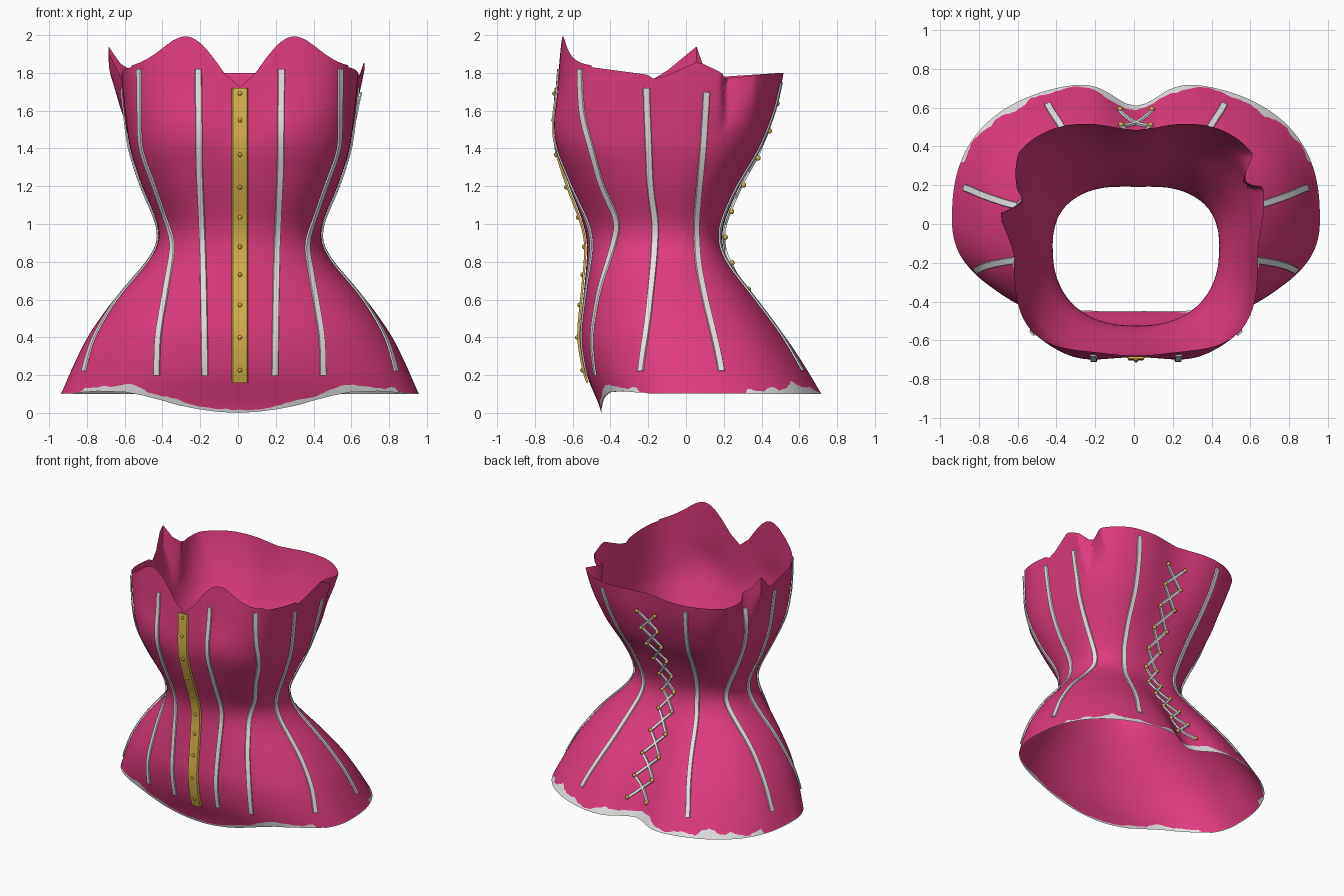
import bpy, bmesh, math, random
from mathutils import Vector

if "Cube" in bpy.data.objects:
    bpy.data.objects.remove(bpy.data.objects["Cube"])

random.seed(4)


def material(name, rgb):
    m = bpy.data.materials.new(name)
    m.diffuse_color = (*rgb, 1)
    m.use_nodes = True
    m.node_tree.nodes["Principled BSDF"].inputs["Base Color"].default_value = m.diffuse_color
    return m


PINK = material("pink satin", (0.745, 0.044, 0.215))
WHITE = material("white ribbon", (0.84, 0.81, 0.83))
GOLD = material("gold metal", (0.72, 0.45, 0.075))


def lerp(xs, ys, v):
    """Piecewise linear lookup, clamped at the ends."""
    if v <= xs[0]:
        return ys[0]
    for i in range(len(xs) - 1):
        if v <= xs[i + 1]:
            return ys[i] + (ys[i + 1] - ys[i]) * (v - xs[i]) / (xs[i + 1] - xs[i])
    return ys[-1]


def smooth(xs, ys, v):
    """Rounded version of the lookup, for flowing silhouettes."""
    return sum(lerp(xs, ys, v + d) * w for d, w in
               ((-0.08, 1), (-0.04, 2), (0, 3), (0.04, 2), (0.08, 1))) / 9


# Body profiles by height
Z = [0, 0.1, 0.2, 0.4, 0.6, 0.8, 0.9, 1.0, 1.2, 1.4, 1.6, 1.8, 2.0]
HALF_W = [1.0, 0.945, 0.905, 0.81, 0.67, 0.48, 0.42, 0.43, 0.52, 0.585, 0.61, 0.63, 0.64]
FRONT = [-0.44, -0.485, -0.53, -0.565, -0.545, -0.525, -0.52, -0.54, -0.62, -0.685, -0.685, -0.675, -0.66]
BACK = [0.80, 0.735, 0.68, 0.55, 0.39, 0.235, 0.195, 0.205, 0.29, 0.41, 0.485, 0.525, 0.54]
MID = [0.03, 0.02, 0.0, -0.02, -0.05, -0.10, -0.12, -0.12, -0.11, -0.10, -0.10, -0.10, -0.10]
N_FRONT = [2.3, 2.25, 2.2, 2.2, 2.2, 2.25, 2.3, 2.3, 2.7, 3.2, 3.5, 3.5, 3.5]
N_BACK = [2.5, 2.5, 2.5, 2.5, 2.5, 2.5, 2.5, 2.5, 2.6, 3.0, 3.6, 4.2, 4.2]
CLEFT = [0.13, 0.13, 0.12, 0.09, 0.05, 0.02, 0.01, 0.01, 0.01, 0.02, 0.03, 0.04, 0.04]


def section(z, back):
    mid = smooth(Z, MID, z)
    end = smooth(Z, BACK if back else FRONT, z)
    return smooth(Z, HALF_W, z), mid, end - mid, smooth(Z, N_BACK if back else N_FRONT, z)


def dress(x, y, z, back):
    """Back cleft, bust fullness and the side folds under the arms."""
    if back:
        y -= smooth(Z, CLEFT, z) * math.exp(-(x / 0.16) ** 2)
    else:
        y -= 0.022 * math.exp(-((abs(x) - 0.28) / 0.16) ** 2 - ((z - 1.52) / 0.14) ** 2)
    w = min(1, max(0, (z - 1.5) / 0.35))
    if x > 0.3:
        x += w * lerp([-0.15, 0.06, 0.19, 0.21, 0.26, 0.36, 0.46],
                      [0, 0.025, 0.04, -0.09, -0.06, 0.03, 0], y)
    elif x < -0.3:
        x -= w * lerp([-0.15, 0.05, 0.12, 0.18, 0.25, 0.37, 0.47],
                      [0, 0.07, -0.06, -0.01, 0.01, 0.035, 0], y)
    return Vector((x + 0.01, y, z))


def ring_point(t, z):
    c, s = math.cos(t), math.sin(t)
    a, mid, h, n = section(z, s > 0)
    x = a * math.copysign(abs(c) ** (2 / n), c)
    return dress(x, mid + h * abs(s) ** (2 / n), z, s > 0)


def on_body(mode, v, z):
    """Point on the body: front/back take x, left/right take y."""
    if mode in ("front", "back"):
        a, mid, h, n = section(z, mode == "back")
        y = mid + h * max(0, 1 - abs(v / a) ** n) ** (1 / n)
        return dress(v, y, z, mode == "back")
    back = v > smooth(Z, MID, z)
    a, mid, h, n = section(z, back)
    x = a * max(0, 1 - abs((v - mid) / h) ** n) ** (1 / n)
    return dress(x if mode == "right" else -x, v, z, back)


def body_normal(mode, v, z):
    d = 0.01
    n = (on_body(mode, v + d, z) - on_body(mode, v - d, z)).cross(
        on_body(mode, v, z + d) - on_body(mode, v, z - d)).normalized()
    out = on_body(mode, v, z) - Vector((0, -0.1, z))
    return n if n.dot(out) > 0 else -n


def finish(name, bm, mats, angle=40):
    bmesh.ops.recalc_face_normals(bm, faces=bm.faces)
    me = bpy.data.meshes.new(name)
    bm.to_mesh(me)
    bm.free()
    ob = bpy.data.objects.new(name, me)
    bpy.context.collection.objects.link(ob)
    for m in mats:
        me.materials.append(m)
    bpy.ops.object.select_all(action='DESELECT')
    ob.select_set(True)
    bpy.context.view_layer.objects.active = ob
    bpy.ops.object.shade_smooth_by_angle(angle=math.radians(angle))
    return ob


def add_strip(bm, path, width, low, high):
    """Raised strip following (mode, v, z) stations over the body."""
    pts = [on_body(*p) for p in path]
    rings = []
    for i, p in enumerate(pts):
        n = body_normal(*path[i])
        tan = pts[min(i + 1, len(pts) - 1)] - pts[max(i - 1, 0)]
        side = tan.cross(n).normalized() * width / 2
        rings.append([bm.verts.new(p + side * s + n * o) for s, o in
                      ((-1, low), (-0.85, high), (0.85, high), (1, low))])
    for r, q in zip(rings, rings[1:]):
        for k in range(4):
            bm.faces.new((r[k], r[(k + 1) % 4], q[(k + 1) % 4], q[k]))
    bm.faces.new(rings[0])
    bm.faces.new(rings[-1])


def add_stud(bm, p, r):
    ret = bmesh.ops.create_uvsphere(bm, u_segments=10, v_segments=6, radius=r)
    bmesh.ops.translate(bm, verts=ret["verts"], vec=p)


def rim_height(p):
    """Sweetheart neckline, torn peaks at the sides, level back."""
    if p.y < -0.5:
        return smooth([-0.08, 0, 0.06, 0.1, 0.2, 0.27, 0.35, 0.45, 0.55, 0.6],
                      [1.78, 1.68, 1.76, 1.83, 1.965, 2.015, 1.98, 1.89, 1.84, 1.83], abs(p.x - 0.01))
    if p.x > 0:
        return lerp([-0.5, -0.2, -0.16, 0.06, 0.19, 0.21, 0.5],
                    [1.83, 1.79, 1.76, 1.86, 1.80, 1.77, 1.80], p.y)
    return lerp([-0.5, -0.2, -0.16, 0.05, 0.09, 0.2, 0.5],
                [1.83, 1.79, 1.76, 1.94, 1.83, 1.78, 1.80], p.y)


def hem_height(p):
    if p.y > -0.2:
        return 0.1
    return lerp([0, 0.1, 0.2, 0.3, 0.4, 0.5, 0.6, 0.75, 0.95],
                [0, 0.006, 0.02, 0.04, 0.068, 0.092, 0.11, 0.115, 0.1], abs(p.x))


def hem_band(p, t):
    """Ragged white edge: full at the back, thin in front, nearly none at the sides."""
    wave = 0.016 * math.sin(9 * t) + 0.012 * math.sin(23 * t + 1) + random.uniform(-0.008, 0.008)
    if p.y > 0.33:
        return max(0.01, 0.034 + wave)
    if p.y > -0.25:
        return 0.004
    bump = 0.03 * math.exp(-((abs(p.x) - 0.6) / 0.09) ** 2)
    return max(0.008, 0.018 + bump + 0.35 * wave)


# Corset body, with the white hem as the lowest row of faces
COLS, ROWS = 240, 48
bm = bmesh.new()
cols = []
for i in range(COLS):
    t = 2 * math.pi * i / COLS
    base = ring_point(t, 0.1)
    hem, rim = hem_height(base), rim_height(ring_point(t, 1.8))
    edge = hem + hem_band(base, t)
    heights = [hem] + [edge + (rim - edge) * k / ROWS for k in range(ROWS + 1)]
    cols.append([bm.verts.new(ring_point(t, z)) for z in heights])
for i in range(COLS):
    a, b = cols[i], cols[(i + 1) % COLS]
    for k in range(ROWS + 1):
        f = bm.faces.new((a[k], b[k], b[k + 1], a[k + 1]))
        f.material_index = 1 if k == 0 else 0
finish("corset_body", bm, [PINK, WHITE], 60)

# Boning strips: surface side, stations (height, position across)
BONES = {
    "front_bone": ("front", [0.2, 0.6, 0.9, 1.3, 1.82], [0.185, 0.19, 0.195, 0.215, 0.22]),
    "bust_bone": ("front", [0.2, 0.4, 0.6, 0.9, 1.2, 1.4, 1.82],
                  [0.44, 0.435, 0.40, 0.345, 0.45, 0.525, 0.53]),
    "side_front_bone": ("side", [0.22, 0.5, 0.8, 1.0, 1.2, 1.72],
                        [-0.24, -0.2, -0.17, -0.16, -0.19, -0.21]),
    "side_back_bone": ("side", [0.22, 0.4, 0.6, 0.8, 1.0, 1.4, 1.7],
                       [0.19, 0.15, 0.1, 0.06, 0.05, 0.09, 0.11]),
    "back_bone": ("back", [0.22, 0.55, 0.9, 1.3, 1.75], [0.46, 0.33, 0.22, 0.28, 0.36]),
}
for name, (where, zs, vs) in BONES.items():
    for label, sign in (("right", 1), ("left", -1)):
        bm = bmesh.new()
        path = []
        for k in range(45):
            z = zs[0] + (zs[-1] - zs[0]) * k / 44
            v = smooth(zs, vs, z)
            path.append((label, v, z) if where == "side" else (where, v * sign, z))
        add_strip(bm, path, 0.036, 0.004, 0.012)
        finish(f"{name}_{label}", bm, [WHITE], 30)

# Front busk with studs
bm = bmesh.new()
add_strip(bm, [("front", 0, 0.165 + 1.555 * k / 44) for k in range(45)], 0.088, 0.004, 0.016)
for z in (0.23, 0.4, 0.57, 0.73, 0.88, 1.04, 1.2, 1.37, 1.55, 1.69):
    add_stud(bm, on_body("front", 0, z) + body_normal("front", 0, z) * 0.016, 0.012)
finish("front_busk", bm, [GOLD], 30)

# Back lacing: crossed cords between rows of eyelets
rows = []
for k in range(11):
    z = 0.22 + 1.42 * k / 10
    rows.append((z, lerp([0.2, 0.6, 0.9, 1.2, 1.65], [0.09, 0.07, 0.05, 0.055, 0.08], z)))
bm = bmesh.new()
for (z0, w0), (z1, w1) in zip(rows, rows[1:]):
    for s in (-1, 1):
        add_strip(bm, [("back", s * (w0 + (-w1 - w0) * k / 6), z0 + (z1 - z0) * k / 6)
                       for k in range(7)], 0.02, 0.004, 0.016)
finish("back_lacing", bm, [WHITE], 30)
bm = bmesh.new()
for z, w in rows:
    for s in (-1, 1):
        add_stud(bm, on_body("back", s * w, z) + body_normal("back", s * w, z) * 0.016, 0.014)
finish("lace_eyelets", bm, [GOLD])
